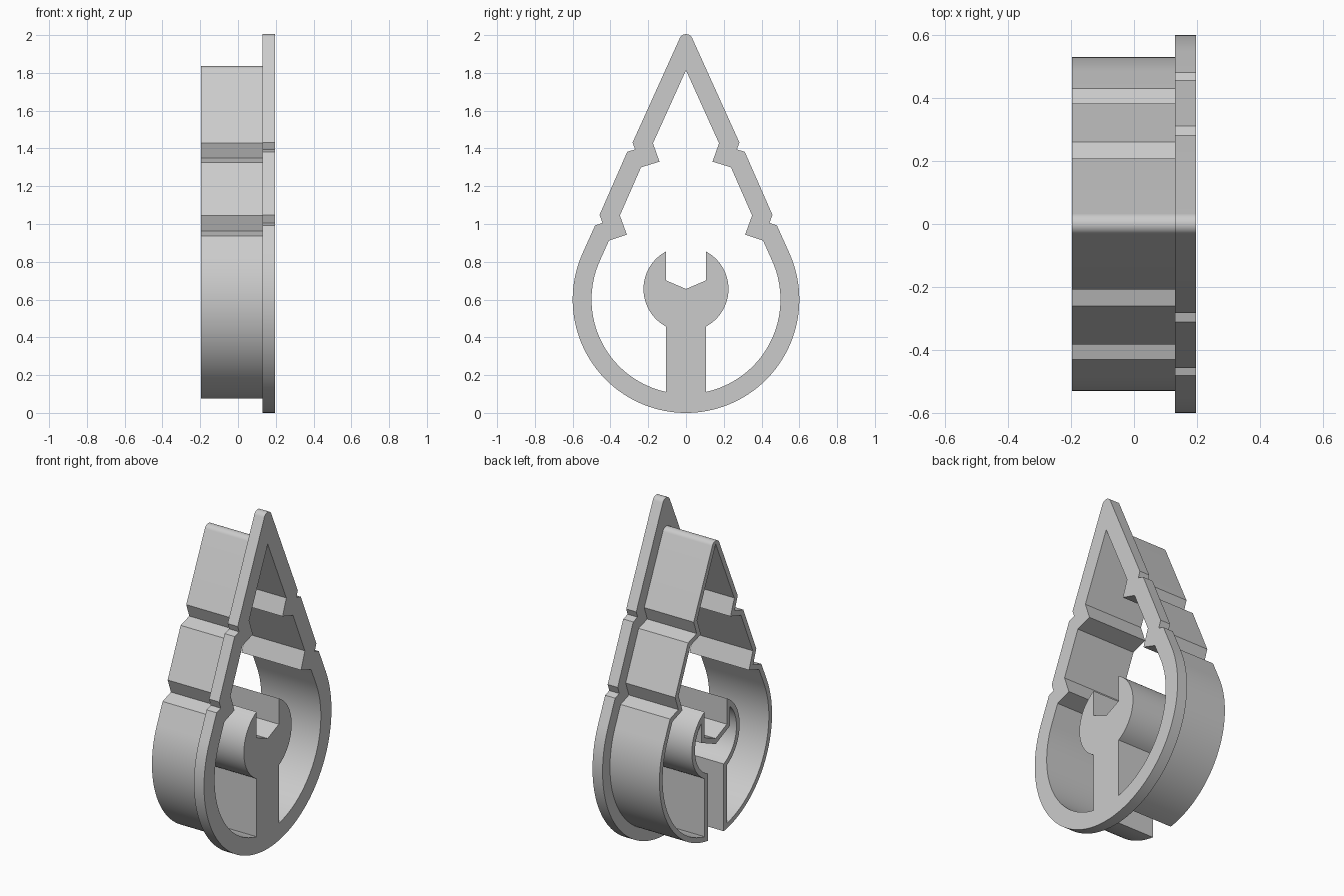
import bpy
import bmesh
from math import sin, cos, acos, sqrt, radians
from mathutils import Vector

cube = bpy.data.objects.get("Cube")
if cube:
    bpy.data.objects.remove(cube, do_unlink=True)

grey = bpy.data.materials.new("light grey plastic")
grey.use_nodes = True
colour = (0.6, 0.6, 0.6, 1)
grey.diffuse_color = colour
grey.node_tree.nodes["Principled BSDF"].inputs["Base Color"].default_value = colour

# Inner drop outline, right half: apex, two notches, tangent to the round base
RING_Z, RING_R = 0.6, 0.5
HEAD_Z, HEAD_R = 0.656, 0.225
HALF_WIDTH = 0.105
TILT = radians(24.3)
side = [Vector(p) for p in (
    (-0.175, 1.427), (0, 1.814), (0.175, 1.427), (0.14, 1.33), (0.238, 1.30),
    (0.35, 1.045), (0.313, 0.944), (0.408, 0.912), (0.456, 0.806))]


def arc(cz, r, a, b, n):
    return [Vector((r * cos(a + (b - a) * i / n), cz + r * sin(a + (b - a) * i / n)))
            for i in range(n + 1)]


def notched_side(d):
    """Side outline moved outward by d, with a rounded tip when d > 0."""
    pts = []
    for a, p, b in zip(side, side[1:], side[2:]):
        t1, t2 = (p - a).normalized(), (b - p).normalized()
        n1, n2 = Vector((-t1.y, t1.x)), Vector((-t2.y, t2.x))
        pts.append(p + (n1 + n2) * d / (1 + n1.dot(n2)))
    if d > 0:
        r = 0.036
        pts[:1] = arc(pts[0].y - r / sin(TILT), r, radians(90), TILT, 8)
    return pts


def mirrored(half):
    return half + [Vector((-p.x, p.y)) for p in reversed(half) if p.x > 1e-4]


def drop(d):
    return mirrored(notched_side(d) + arc(RING_Z, RING_R + d, TILT, radians(-90), 48))


def drop_around_wrench(d):
    """Drop outline that runs up and around the spanner in the middle."""
    ring, head = RING_R + d, HEAD_R - d
    handle, jaw = HALF_WIDTH - d, HALF_WIDTH + d
    half = notched_side(d)
    half += arc(RING_Z, ring, TILT, -acos(handle / ring), 44)
    half += arc(HEAD_Z, head, -acos(handle / head), acos(jaw / head), 32)
    slope = 0.43
    v = 0.656 - d * sqrt(1 + slope * slope)
    half += [Vector((jaw, v + slope * jaw)), Vector((0, v))]
    return mirrored(half)


def plate(name, outlines, x0, x1):
    """Fill between two outlines and extrude along x."""
    bm = bmesh.new()
    edges = []
    for outline in outlines:
        vs = [bm.verts.new((x0, p.x, p.y)) for p in outline]
        edges += [bm.edges.new((a, b)) for a, b in zip(vs, vs[1:] + vs[:1])]
    bmesh.ops.triangle_fill(bm, edges=edges, use_beauty=True, normal=(1, 0, 0))
    new = bmesh.ops.extrude_face_region(bm, geom=bm.faces[:], use_keep_orig=True)["geom"]
    bmesh.ops.translate(bm, vec=(x1 - x0, 0, 0),
                        verts=[g for g in new if isinstance(g, bmesh.types.BMVert)])
    bmesh.ops.recalc_face_normals(bm, faces=bm.faces[:])
    mesh = bpy.data.meshes.new(name)
    bm.to_mesh(mesh)
    bm.free()
    mesh.materials.append(grey)
    ob = bpy.data.objects.new(name, mesh)
    bpy.context.collection.objects.link(ob)
    bpy.ops.object.select_all(action='DESELECT')
    ob.select_set(True)
    bpy.context.view_layer.objects.active = ob
    bpy.ops.object.shade_smooth_by_angle(angle=radians(20))


# Flat grip with the filled spanner, and the thin cutting wall behind it
hole = drop_around_wrench(0)
plate("grip_flange", [drop(0.1), hole], 0.13, 0.196)
plate("cutting_wall", [drop_around_wrench(0.03), hole], -0.196, 0.13)
